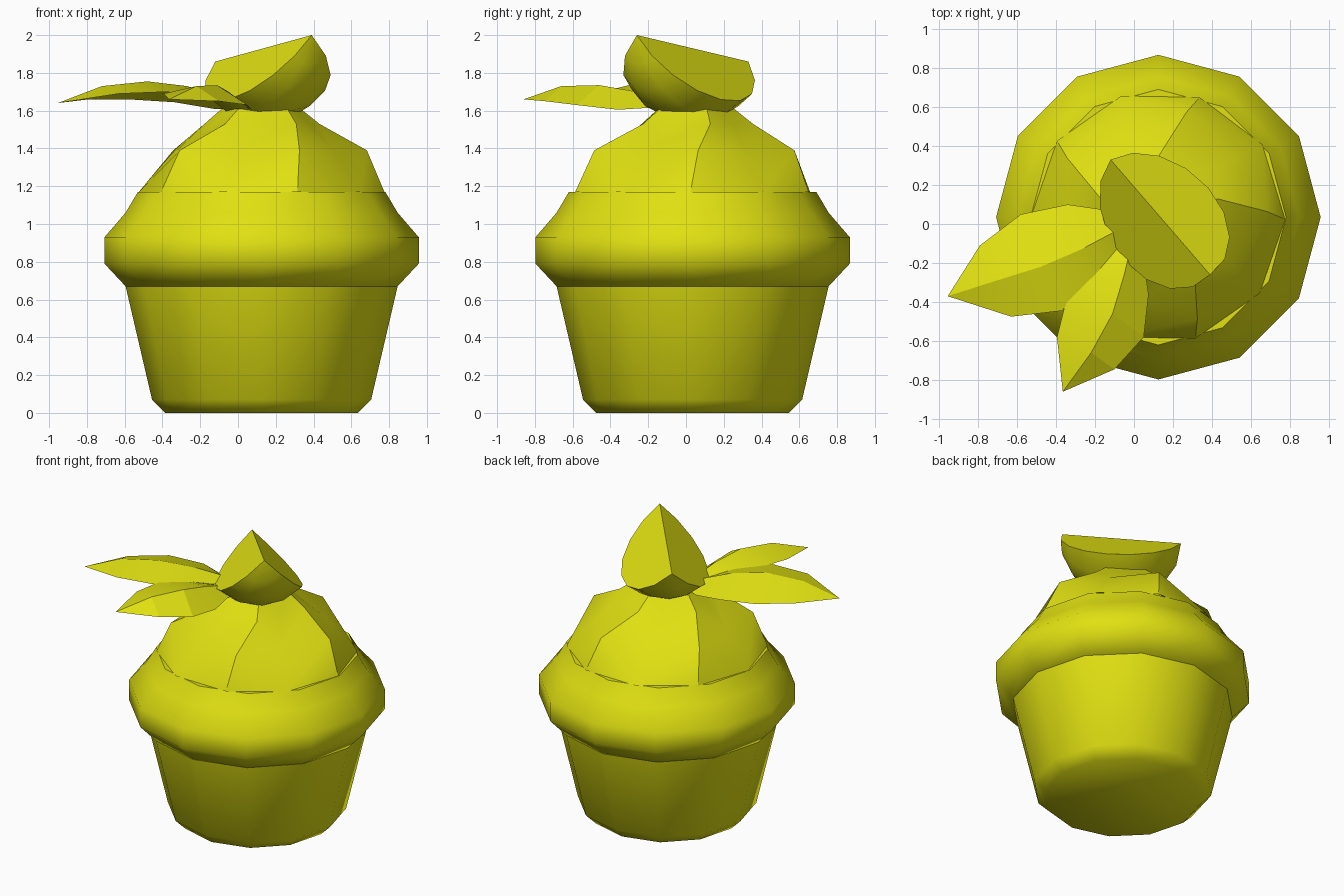
import bpy, math
from mathutils import Vector

if "Cube" in bpy.data.objects:
    bpy.data.objects.remove(bpy.data.objects["Cube"])

CX, CY = 0.125, 0.035
yellow = bpy.data.materials.new("lemon_yellow")
yellow.diffuse_color = (0.75, 0.75, 0.006, 1)
yellow.use_nodes = True
yellow.node_tree.nodes["Principled BSDF"].inputs["Base Color"].default_value = yellow.diffuse_color


def make(name, verts, faces, angle):
    me = bpy.data.meshes.new(name)
    me.from_pydata(verts, [], faces)
    me.materials.append(yellow)
    me.validate()
    ob = bpy.data.objects.new(name, me)
    bpy.context.collection.objects.link(ob)
    bpy.ops.object.select_all(action='DESELECT')
    ob.select_set(True)
    bpy.context.view_layer.objects.active = ob
    bpy.ops.object.shade_smooth_by_angle(angle=math.radians(angle))
    return ob


def polar(r, deg, z):
    a = math.radians(deg)
    return (CX + r * math.cos(a), CY + r * math.sin(a), z)


def lathe(name, profile, n=12, angle=60):
    verts = [polar(r, 360 * i / n, z) for r, z in profile for i in range(n)]
    faces = [(k * n + i, k * n + (i + 1) % n, (k + 1) * n + (i + 1) % n, (k + 1) * n + i)
             for k in range(len(profile) - 1) for i in range(n)]
    faces.append(tuple(reversed(range(n))))
    faces.append(tuple(range((len(profile) - 1) * n, len(profile) * n)))
    return make(name, verts, faces, angle)


# Paper cup and rounded cake top
lathe("cup", [(0.51, 0.0), (0.58, 0.07), (0.72, 0.67)])
lathe("cake_top", [(0.72, 0.67), (0.832, 0.79), (0.832, 0.93), (0.72, 1.06), (0.655, 1.17)])

# Five-ridged twisted cream swirl: z, (angle, radius) for two alternating points
rings = [(1.17, (-1, 0.65), (35, 0.65)),
         (1.39, (3, 0.558), (39, 0.45)),
         (1.53, (17, 0.32), (53, 0.27)),
         (1.61, (20, 0.22), (56, 0.18))]
verts, faces = [], []
for z, p, v in rings:
    for k in range(5):
        for a, r in (p, v):
            verts.append(polar(r, a + 72 * k, z))
for j in range(3):
    for i in range(10):
        a, b = j * 10 + i, j * 10 + (i + 1) % 10
        c, d = b + 10, a + 10
        if i % 2:      # ridge runs from the base corner to the next peak
            faces += [(a, b, c), (a, c, d)]
        else:
            faces += [(a, b, d), (b, c, d)]
faces.append(tuple(range(30, 40)))
make("cream_swirl", verts, faces, 32)

# Fruit wedge: two flat half discs meeting at a tilted edge, round rind below
A, B = Vector((0.39, -0.26, 2.0)), Vector((-0.12, 0.33, 1.86))
M, R = (A + B) / 2, (A - B).length / 2
u = (A - B).normalized()
w = Vector((-u.y, u.x, 0)).normalized()
n = u.cross(w)
if n.z < 0:
    n = -n
N, S = 8, 4
verts = [tuple(A), tuple(B)]
for s in range(S + 1):
    ph = math.radians(-46 + 92 * s / S)
    d = w * math.sin(ph) - n * math.cos(ph)
    for k in range(1, N):
        t = math.pi * k / N
        verts.append(tuple(M + R * (u * math.cos(t) + d * math.sin(t))))
arc = lambda s: [0] + [2 + s * (N - 1) + k for k in range(N - 1)] + [1]
faces = [tuple(arc(0)), tuple(reversed(arc(S)))]
for s in range(S):
    p, q = arc(s), arc(s + 1)
    for k in range(N):
        f = []
        for i in (p[k], q[k], q[k + 1], p[k + 1]):
            if i not in f:
                f.append(i)
        faces.append(tuple(f))
wedge = make("fruit_wedge", verts, faces, 40)


# Leaves: tip, then rows of (left edge, midrib, right edge), then the stem end
def leaf(name, tip, rows, stem):
    verts = [tip] + [p for row in rows for p in row] + [stem]
    last = len(verts) - 1
    faces = [(0, 2, 1), (0, 3, 2)]
    for r in range(len(rows) - 1):
        a = 1 + 3 * r
        faces += [(a, a + 1, a + 4, a + 3), (a + 1, a + 2, a + 5, a + 4)]
    a = last - 3
    faces += [(a, a + 1, last), (a + 1, a + 2, last)]
    ob = make(name, verts, faces, 15)
    if sum(p.normal.z for p in ob.data.polygons) < 0:
        ob.data.flip_normals()


leaf("leaf_side", (-0.955, -0.37, 1.64), [
    ((-0.79, -0.11, 1.66), (-0.72, -0.295, 1.73), (-0.63, -0.475, 1.69)),
    ((-0.58, 0.05, 1.66), (-0.48, -0.22, 1.755), (-0.37, -0.445, 1.70)),
    ((-0.34, 0.10, 1.645), (-0.27, -0.13, 1.73), (-0.20, -0.26, 1.69)),
    ((-0.13, 0.07, 1.61), (-0.10, -0.04, 1.68), (-0.08, -0.12, 1.65))],
    (0.05, 0.0, 1.61))
leaf("leaf_front", (-0.365, -0.86, 1.66), [
    ((-0.395, -0.58, 1.69), (-0.22, -0.66, 1.73), (-0.10, -0.745, 1.65)),
    ((-0.35, -0.40, 1.70), (-0.11, -0.46, 1.735), (0.05, -0.58, 1.63)),
    ((-0.25, -0.28, 1.69), (-0.05, -0.26, 1.70), (0.075, -0.36, 1.605)),
    ((-0.10, -0.13, 1.65), (-0.02, -0.13, 1.66), (0.05, -0.20, 1.615))],
    (0.06, -0.03, 1.61))

# Make closed parts face outwards
for ob in bpy.data.objects:
    if not ob.name.startswith("leaf"):
        bpy.ops.object.select_all(action='DESELECT')
        ob.select_set(True)
        bpy.context.view_layer.objects.active = ob
        bpy.ops.object.mode_set(mode='EDIT')
        bpy.ops.mesh.select_all(action='SELECT')
        bpy.ops.mesh.normals_make_consistent(inside=False)
        bpy.ops.object.mode_set(mode='OBJECT')
